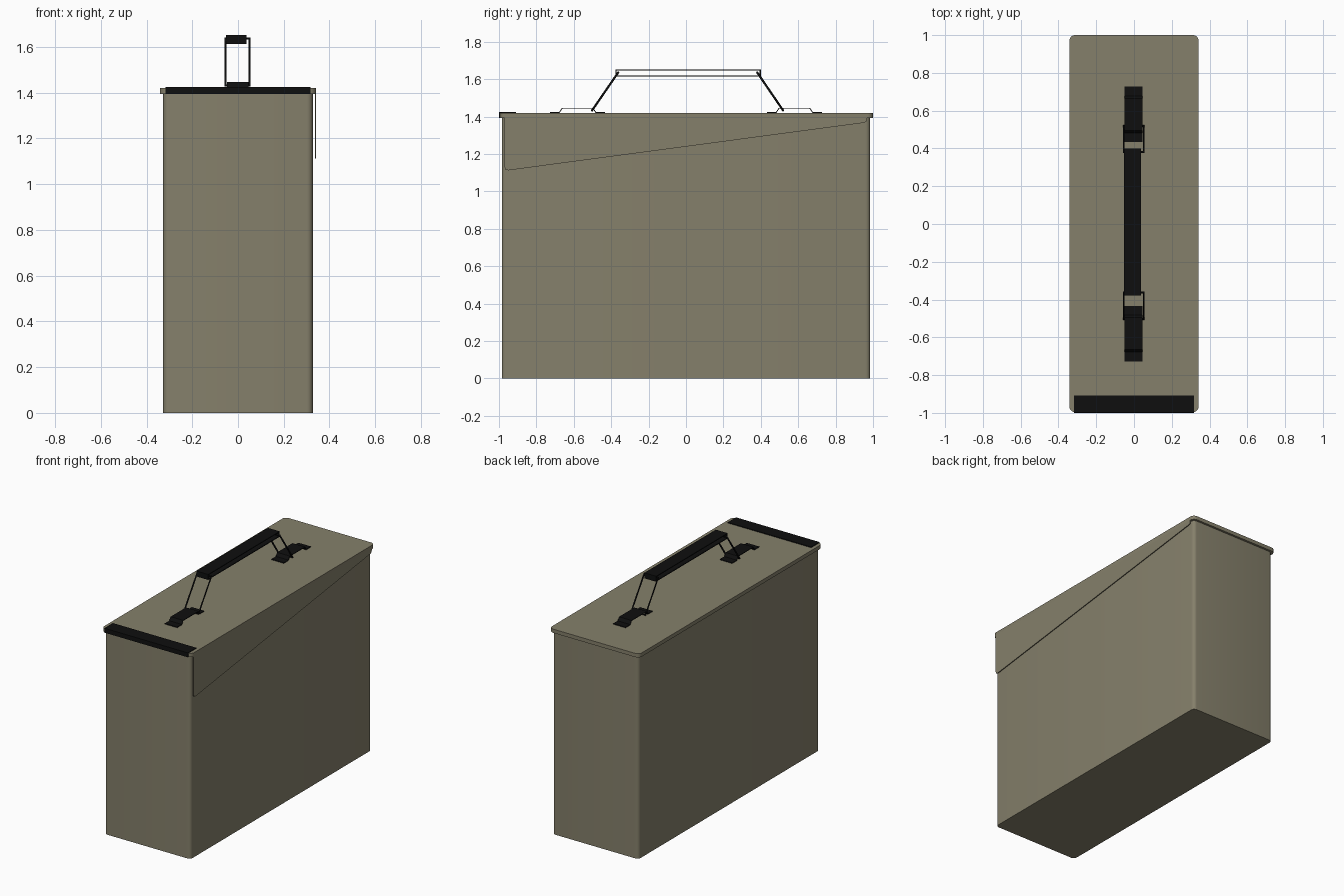
import bpy, bmesh, math

if "Cube" in bpy.data.objects:
    bpy.data.objects.remove(bpy.data.objects["Cube"])


def material(name, rgb):
    m = bpy.data.materials.new(name)
    m.diffuse_color = (*rgb, 1)
    m.use_nodes = True
    m.node_tree.nodes["Principled BSDF"].inputs["Base Color"].default_value = m.diffuse_color
    return m


OLIVE = material("olive drab paint", (0.235, 0.216, 0.147))
BLACK = material("black metal", (0.0045, 0.0048, 0.0048))


def finish(name, bm, mat, smooth=False):
    bmesh.ops.recalc_face_normals(bm, faces=bm.faces)
    me = bpy.data.meshes.new(name)
    bm.to_mesh(me)
    bm.free()
    me.materials.append(mat)
    ob = bpy.data.objects.new(name, me)
    bpy.context.collection.objects.link(ob)
    if smooth:
        bpy.ops.object.select_all(action='DESELECT')
        ob.select_set(True)
        bpy.context.view_layer.objects.active = ob
        bpy.ops.object.shade_smooth_by_angle(angle=math.radians(35))
    return ob


def rounded_box(name, x, y, z, radius, mat):
    """Box from (min, max) pairs with rounded vertical edges."""
    bm = bmesh.new()
    bmesh.ops.create_cube(bm, size=1)
    for v in bm.verts:
        v.co = [r[0] if c < 0 else r[1] for r, c in zip((x, y, z), v.co)]
    upright = [e for e in bm.edges
               if abs(e.verts[0].co.z - e.verts[1].co.z) > 1e-4]
    bmesh.ops.bevel(bm, geom=upright, offset=radius, segments=5,
                    profile=0.5, affect='EDGES')
    return finish(name, bm, mat, True)


def sheet(name, profile, x0, x1, thick, mat, closed=False):
    """Thin bent sheet: a (y, z) profile swept along x."""
    bm = bmesh.new()
    rows = [[bm.verts.new((x, y, z)) for x in (x0, x1)] for y, z in profile]
    pairs = list(zip(rows, rows[1:]))
    if closed:
        pairs.append((rows[-1], rows[0]))
    for a, b in pairs:
        bm.faces.new((a[0], a[1], b[1], b[0]))
    ob = finish(name, bm, mat)
    mod = ob.modifiers.new("thickness", 'SOLIDIFY')
    mod.thickness = thick
    mod.offset = 0
    return ob


def wire_loop(name, points, radius, mat):
    """Closed wire through the given points."""
    cu = bpy.data.curves.new(name, 'CURVE')
    cu.dimensions = '3D'
    cu.bevel_depth = radius
    cu.bevel_resolution = 1
    sp = cu.splines.new('POLY')
    sp.points.add(len(points) - 1)
    for p, co in zip(sp.points, points):
        p.co = (*co, 1)
    sp.use_cyclic_u = True
    cu.materials.append(mat)
    ob = bpy.data.objects.new(name, cu)
    bpy.context.collection.objects.link(ob)
    bpy.ops.object.select_all(action='DESELECT')
    ob.select_set(True)
    bpy.context.view_layer.objects.active = ob
    bpy.ops.object.convert(target='MESH')


# Box and lid
rounded_box("box_body", (-0.327, 0.327), (-0.985, 0.985), (0, 1.4), 0.025, OLIVE)
rounded_box("lid", (-0.342, 0.342), (-0.996, 1.0), (1.394, 1.42), 0.03, OLIVE)

# Tapered flap hanging from the lid on the right side only
bm = bmesh.new()
outline = [(-0.97, 1.40), (-0.97, 1.13), (-0.965, 1.116), (-0.95, 1.113),
           (0.95, 1.367), (0.963, 1.373), (0.967, 1.385), (0.967, 1.40)]
face = bm.faces.new([bm.verts.new((0.336, y, z)) for y, z in outline])
ext = bmesh.ops.extrude_face_region(bm, geom=[face])
for v in ext["geom"]:
    if isinstance(v, bmesh.types.BMVert):
        v.co.x = 0.342
finish("side_flap", bm, OLIVE)

# Black strip folded over the front edge of the lid
sheet("front_strip", [(-0.908, 1.422), (-0.997, 1.422), (-0.997, 1.394)],
      -0.318, 0.318, 0.006, BLACK)

# Hollow flat grip, open at the sides
sheet("handle_grip", [(-0.375, 1.617), (0.397, 1.617), (0.397, 1.649), (-0.375, 1.649)],
      -0.052, 0.037, 0.008, BLACK, closed=True)

# Brackets and wire links at both ends
for side, s, top, foot in (("front", -1, 0.362, 0.503), ("back", 1, 0.380, 0.520)):
    bracket = [(0.433, 1.423), (0.483, 1.423), (0.497, 1.445),
               (0.662, 1.445), (0.677, 1.423), (0.727, 1.423)]
    sheet(side + "_bracket", [(s * y, z) for y, z in bracket],
          -0.049, 0.046, 0.005, BLACK)
    wire_loop(side + "_handle_link",
              [(-0.055, s * top, 1.637), (0.051, s * top, 1.637),
               (0.051, s * foot, 1.432), (-0.055, s * foot, 1.432)], 0.006, BLACK)
